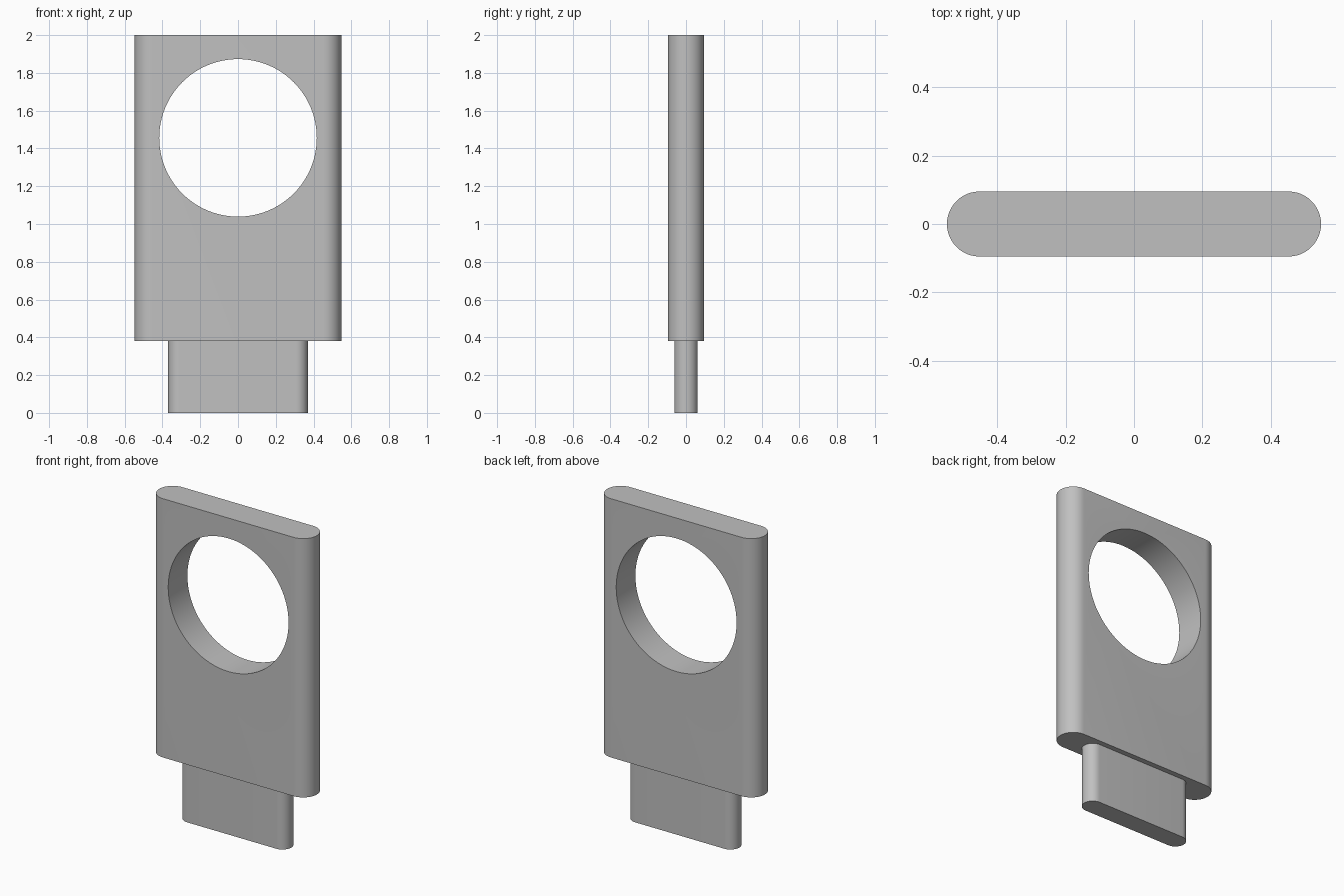
import bpy, bmesh, math

cube = bpy.data.objects.get("Cube")
if cube:
    bpy.data.objects.remove(cube, do_unlink=True)

grey = bpy.data.materials.new("plain_grey")
grey.use_nodes = True
colour = (0.53, 0.53, 0.53, 1)
grey.diffuse_color = colour
grey.node_tree.nodes["Principled BSDF"].inputs["Base Color"].default_value = colour


def rounded_slab(name, half_width, radius, bottom, top, steps=24):
    """Upright slab with fully rounded side edges."""
    bm = bmesh.new()
    ring = []
    for side, start in ((1, -math.pi / 2), (-1, math.pi / 2)):
        for i in range(steps + 1):
            a = start + math.pi * i / steps
            x = side * (half_width - radius) + radius * math.cos(a)
            ring.append(bm.verts.new((x, radius * math.sin(a), bottom)))
    base = bm.faces.new(ring)
    extruded = bmesh.ops.extrude_face_region(bm, geom=[base])["geom"]
    upper = [v for v in extruded if isinstance(v, bmesh.types.BMVert)]
    bmesh.ops.translate(bm, verts=upper, vec=(0, 0, top - bottom))
    bmesh.ops.recalc_face_normals(bm, faces=bm.faces)
    mesh = bpy.data.meshes.new(name)
    bm.to_mesh(mesh)
    bm.free()
    mesh.materials.append(grey)
    obj = bpy.data.objects.new(name, mesh)
    bpy.context.collection.objects.link(obj)
    return obj


def activate(obj):
    bpy.ops.object.select_all(action='DESELECT')
    obj.select_set(True)
    bpy.context.view_layer.objects.active = obj


# Main plate, and the narrower tongue set into its underside
body = rounded_slab("body_plate", 0.547, 0.095, 0.38, 2.0)
tongue = rounded_slab("bottom_tongue", 0.37, 0.062, 0.0, 0.39)

# Round through-hole
bpy.ops.mesh.primitive_cylinder_add(vertices=96, radius=0.417, depth=1,
                                    location=(0, 0, 1.456),
                                    rotation=(math.pi / 2, 0, 0))
cutter = bpy.context.object
cutter.name = "hole_cutter"
cutter.hide_render = True
cutter.data.materials.append(grey)
cut = body.modifiers.new("round_hole", 'BOOLEAN')
cut.operation = 'DIFFERENCE'
cut.solver = 'EXACT'
cut.object = cutter
activate(body)
bpy.ops.object.modifier_apply(modifier=cut.name)
bpy.data.objects.remove(cutter, do_unlink=True)

# Smooth curves with crisp edges
for part in (body, tongue):
    activate(part)
    bpy.ops.object.shade_smooth_by_angle(angle=math.radians(30))
